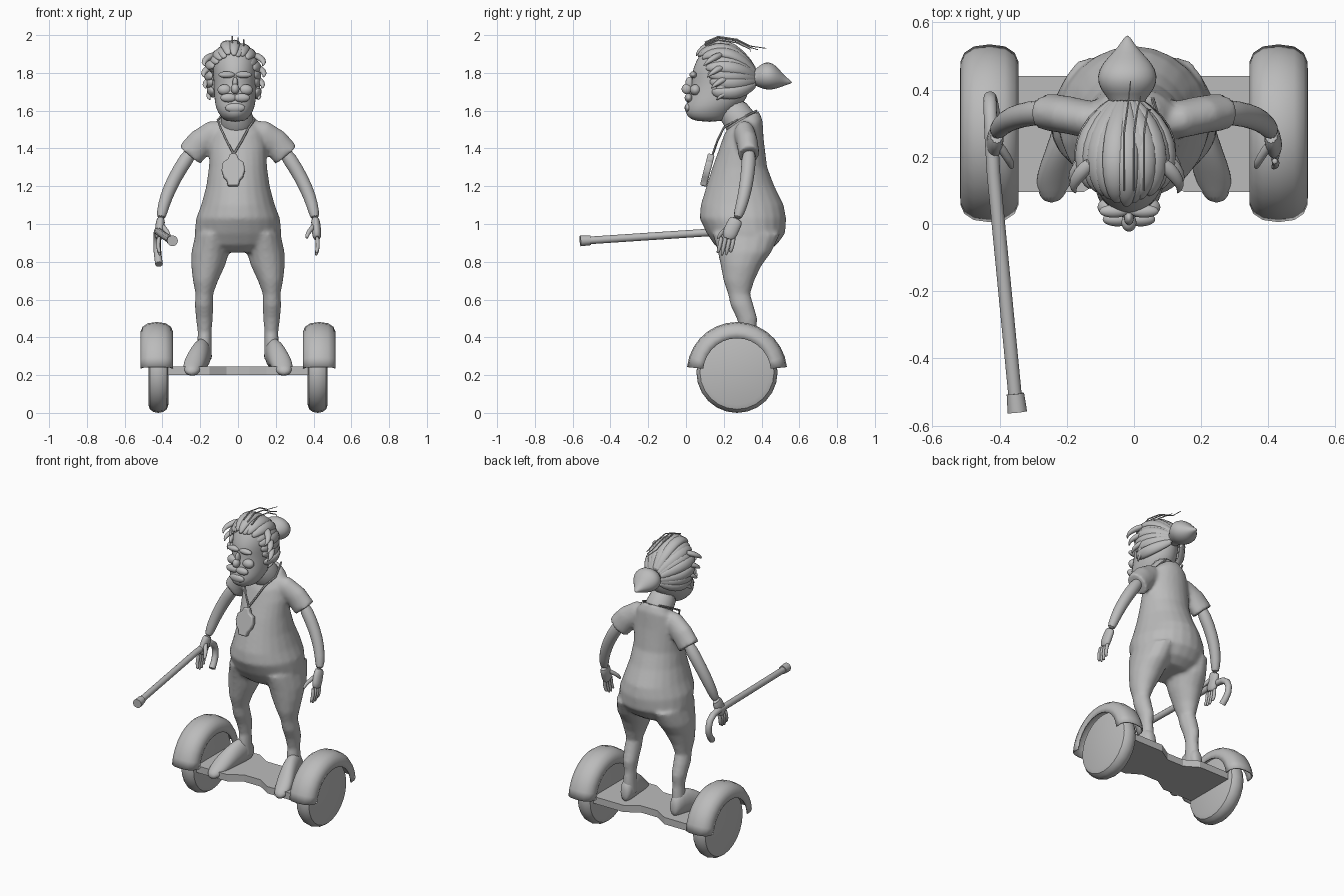
import bpy, bmesh, math, random
from mathutils import Vector as V, Matrix

if "Cube" in bpy.data.objects:
    bpy.data.objects.remove(bpy.data.objects["Cube"])

random.seed(4)
grey = bpy.data.materials.new("clay_grey")
grey.diffuse_color = (0.5, 0.5, 0.5, 1)
grey.use_nodes = True
grey.node_tree.nodes["Principled BSDF"].inputs["Base Color"].default_value = grey.diffuse_color
X, Y, Z = V((1, 0, 0)), V((0, 1, 0)), V((0, 0, 1))


def finish(name, bm, subsurf=0, angle=50):
    bmesh.ops.recalc_face_normals(bm, faces=bm.faces)
    me = bpy.data.meshes.new(name)
    bm.to_mesh(me)
    bm.free()
    me.materials.append(grey)
    ob = bpy.data.objects.new(name, me)
    bpy.context.collection.objects.link(ob)
    bpy.ops.object.select_all(action='DESELECT')
    ob.select_set(True)
    bpy.context.view_layer.objects.active = ob
    bpy.ops.object.shade_smooth_by_angle(angle=math.radians(angle))
    if subsurf:
        m = ob.modifiers.new("Subdivision", 'SUBSURF')
        m.levels = m.render_levels = subsurf
    return ob


def loft(bm, rings, n=16):
    """Skin elliptical rings given as (centre, half axis u, half axis v)."""
    loops = [[bm.verts.new(c + u * math.cos(2 * math.pi * i / n) + v * math.sin(2 * math.pi * i / n))
              for i in range(n)] for c, u, v in rings]
    for a, b in zip(loops, loops[1:]):
        for i in range(n):
            bm.faces.new((a[i], a[(i + 1) % n], b[(i + 1) % n], b[i]))
    bm.faces.new(loops[0])
    bm.faces.new(loops[-1])


def stack(bm, rows, n=16):
    """Horizontal rings: (x, z, y front, y back, half width, tilt)."""
    loft(bm, [(V((x, (a + b) / 2, z)), X * w, V((0, 1, t)) * (b - a) / 2)
              for x, z, a, b, w, t in rows], n)


def tube(bm, pts, n=10, flat=1.0, ref=Y, side=1):
    """Sweep along (x, y, z, radius); flat scales the radius along ref."""
    ps = [V((p[0] * side, p[1], p[2])) for p in pts]
    rings = []
    for i, p in enumerate(ps):
        t = (ps[min(i + 1, len(ps) - 1)] - ps[max(i - 1, 0)]).normalized()
        v = (ref - t * ref.dot(t)).normalized()
        rings.append((p, t.cross(v) * pts[i][3], v * pts[i][3] * flat))
    loft(bm, rings, n)


def ball(bm, c, r, rot=0.0):
    m = Matrix.Translation(c) @ Matrix.Rotation(rot, 4, 'X') @ Matrix.Diagonal((*r, 1))
    bmesh.ops.create_uvsphere(bm, u_segments=16, v_segments=10, radius=1, matrix=m)


def lathe(bm, profile, cx, cy, cz, a0, a1, steps):
    """Revolve (x, radius) points around an axle parallel to x."""
    closed = a1 - a0 > 359
    cols = []
    for i in range(steps if closed else steps + 1):
        a = math.radians(a0 + (a1 - a0) * i / steps)
        cols.append([bm.verts.new((cx + x, cy + r * math.cos(a), cz + r * math.sin(a))) for x, r in profile])
    for a, b in zip(cols, cols[1:] + (cols[:1] if closed else [])):
        for j in range(len(profile) - 1):
            bm.faces.new((a[j], a[j + 1], b[j + 1], b[j]))
    if closed:
        bm.faces.new([c[0] for c in cols])
        bm.faces.new([c[-1] for c in cols])


# Torso, sleeves and legs, fused into one smooth body
bm = bmesh.new()
stack(bm, [(0, 1.56, .23, .385, .085, .5), (0, 1.51, .20, .405, .13, .4), (0, 1.42, .175, .412, .15, .2),
           (0, 1.3, .14, .43, .154, 0), (0, 1.2, .108, .468, .168, 0), (0, 1.1, .078, .517, .195, 0),
           (0, 1.03, .072, .53, .222, 0), (0, .95, .11, .525, .23, 0), (0, .89, .15, .48, .215, 0),
           (0, .85, .2, .42, .15, 0)], 24)
for s in (1, -1):
    stack(bm, [(s * x, z, a, b, w, 0) for x, z, a, b, w in (
        (.13, .95, .14, .5, .095), (.147, .85, .168, .452, .1), (.158, .78, .183, .4, .09),
        (.172, .7, .198, .362, .067), (.178, .63, .222, .34, .047), (.18, .57, .235, .358, .049),
        (.178, .5, .268, .378, .045), (.177, .43, .288, .372, .037), (.178, .36, .28, .38, .038),
        (.178, .28, .285, .38, .042))])
    tube(bm, [(.05, .30, 1.49, .06), (.13, .31, 1.475, .074), (.2, .325, 1.43, .074),
              (.255, .333, 1.365, .074)], 16, .76, Y, s)
body = finish("shirt_and_legs", bm)
m = body.modifiers.new("Fuse", 'REMESH')
m.mode, m.voxel_size, m.use_smooth_shade = 'VOXEL', .011, True
m = body.modifiers.new("Relax", 'SMOOTH')
m.factor, m.iterations = .5, 5

# Arms, hands and feet
for s, label in ((1, "left"), (-1, "right")):
    bm = bmesh.new()
    tube(bm, [(.235, .335, 1.4, .042), (.31, .33, 1.29, .038), (.362, .316, 1.19, .037),
              (.395, .295, 1.1, .032), (.41, .268, 1.02, .026)], 12, 1, Y, s)
    tube(bm, [(.408, .272, 1.035, .025), (.413, .25, .99, .025), (.417, .232, .95, .026),
              (.418, .222, .915, .02)], 12, 1.6, Y, s)
    for k in range(4):
        y, tip = .255 - .022 * k, (.85, .832, .83, .845)[k]
        tube(bm, [(.417, y, .94, .012), (.424, y - .008, .895, .012),
                  (.42, y - .016, .86, .011), (.412, y - .022, tip, .007)], 8, 1, Y, s)
    tube(bm, [(.408, .245, 1.0, .015), (.385, .21, .97, .014), (.368, .185, .95, .013),
              (.362, .165, .92, .008)], 8, 1, Y, s)
    finish(label + "_arm", bm, 1, 80)
    bm = bmesh.new()
    loft(bm, [(V((s * x, y, (a + b) / 2)), X * w, Z * (b - a) / 2) for y, x, w, a, b in (
        (.395, .18, .02, .25, .32), (.375, .18, .042, .235, .38), (.3, .19, .048, .23, .405),
        (.22, .21, .054, .225, .37), (.15, .234, .058, .205, .31), (.1, .243, .048, .193, .265),
        (.062, .246, .022, .2, .235))])
    finish(label + "_foot", bm, 1, 80)

# Head with neck, ears and facial features
HX = -.015
bm = bmesh.new()
stack(bm, [(HX, z, a, b, w, 0) for z, a, b, w in (
    (1.54, .05, .2, .05), (1.57, .0, .23, .08), (1.61, -.006, .27, .102), (1.65, .004, .315, .11),
    (1.70, .02, .335, .113), (1.75, .032, .345, .115), (1.80, .028, .35, .118), (1.86, .05, .335, .118),
    (1.92, .085, .3, .1), (1.96, .13, .24, .05))], 20)
tube(bm, [(0, .32, 1.49, .1), (-.005, .285, 1.55, .085), (HX, .22, 1.64, .085)], 16, 1, X)
ball(bm, (HX, .004, 1.715), (.023, .028, .028))
ball(bm, (HX, .018, 1.745), (.015, .022, .035))
for s in (1, -1):
    ball(bm, (HX + s * .035, .014, 1.668), (.045, .022, .024))
    ball(bm, (HX + s * .055, .05, 1.71), (.04, .03, .03))
    ball(bm, (HX + s * .045, .038, 1.79), (.045, .02, .018))
    ball(bm, (HX + s * .118, .19, 1.72), (.014, .03, .045), -.2)
ball(bm, (HX, .01, 1.615), (.055, .018, .025))
finish("head", bm, 1, 80)

# Swept back hair locks gathering at the bun
bm = bmesh.new()
for deg in range(-112, 113, 14):
    a = math.radians(deg + random.uniform(-3, 3))
    k, grow = abs(deg) / 112, random.uniform(.94, 1.05)
    y0 = .05 + .085 * k
    path = []
    for t, r, w in ((0, .56 + .3 * k, .012), (.1, .78 + .16 * k, .028), (.28, .93 + .03 * k, .036),
                    (.5, .94, .037), (.75, .72, .034), (1, .22, .02)):
        path.append((-.025 + .143 * r * grow * math.sin(a), y0 + (.375 - y0) * t,
                     1.775 + .195 * r * grow * math.cos(a) - .012 * t, w))
    # each lock is broad along the scalp and thinner outwards
    tube(bm, path, 8, .62, V((math.sin(a), 0, math.cos(a))))
# side tufts
for s in (1, -1):
    for z, out, y in ((1.87, .165, .13), (1.81, .168, .15), (1.75, .16, .17), (1.69, .14, .2)):
        tube(bm, [(-.022 + s * .1, y + .06, z + .03, .02), (-.022 + s * (out - .025), y + .02, z + .012, .026),
                  (-.022 + s * out, y - .02, z - .015, .014), (-.022 + s * (out - .015), y - .04, z - .035, .003)],
             8, .8, Z)
finish("hair_locks", bm, 1, 80)

# Bun with pointed tail
bm = bmesh.new()
loft(bm, [(V((-.02, y, z)), X * r, Z * r * .82) for y, z, r in (
    (.32, 1.775, .06), (.36, 1.775, .045), (.385, 1.78, .07), (.42, 1.785, .092), (.46, 1.782, .088),
    (.495, 1.77, .06), (.525, 1.757, .028), (.562, 1.75, .006))])
finish("hair_bun", bm, 1, 80)

# Loose strands
bm = bmesh.new()
for x, top, end in ((-.03, 1.992, .425), (0, 1.985, .38), (.03, 1.975, .34)):
    tube(bm, [(x, .1, top - .03, .004), (x, .17, top, .004), (x, .27, top - .015, .004),
              (x + .01, .34, top - .05, .003), (x + .02, end, top - .062, .002)], 6, 1, X)
finish("loose_strands", bm)

# Necklace chain and pendant
bm = bmesh.new()
for s in (1, -1):
    tube(bm, [(-.022, .142, 1.37, .006), (-.02 + s * .04, .166, 1.44, .006), (-.018 + s * .075, .2, 1.51, .006),
              (-.01 + s * .097, .27, 1.55, .006), (-.005 + s * .06, .375, 1.6, .006)], 6, 1, Y)
finish("necklace_chain", bm)
bm = bmesh.new()
outline = [(-.018, .09), (.018, .09), (.028, .06), (.055, .045), (.062, .0), (.052, -.035), (.035, -.055),
           (.028, -.085), (-.028, -.085), (-.035, -.055), (-.052, -.035), (-.062, 0), (-.055, .045), (-.028, .06)]
face = bm.faces.new([bm.verts.new((x, -.018, z)) for x, z in outline])
ext = bmesh.ops.extrude_face_region(bm, geom=[face])
bmesh.ops.translate(bm, vec=(0, .036, 0), verts=[g for g in ext['geom'] if isinstance(g, bmesh.types.BMVert)])
bmesh.ops.transform(bm, matrix=Matrix.Translation((-.025, .112, 1.283)) @ Matrix.Rotation(-.25, 4, 'X'), verts=bm.verts)
pendant = finish("pendant", bm, 0, 40)
m = pendant.modifiers.new("Round", 'BEVEL')
m.width, m.segments, m.limit_method = .008, 2, 'ANGLE'

# Walking cane with hooked handle and end cap
bm = bmesh.new()
tube(bm, [(-.352, -.53, .912, .02), (-.418, .15, .957, .02), (-.425, .27, .963, .02), (-.427, .325, .955, .02),
          (-.428, .36, .93, .02), (-.428, .375, .89, .02), (-.426, .37, .85, .02), (-.422, .35, .815, .02),
          (-.418, .325, .787, .02)], 12, 1, X)
tube(bm, [(-.347, -.56, .911, .029), (-.353, -.505, .914, .026)], 12, 1, X)
finish("cane", bm)

# Board deck with a narrow waist
bm = bmesh.new()
half = [(-.375, .095), (-.15, .095), (-.06, .15), (.06, .15), (.15, .095), (.375, .095)]
pts = half + [(x, .535 - y) for x, y in reversed(half)]
face = bm.faces.new([bm.verts.new((x, y, .2)) for x, y in pts])
ext = bmesh.ops.extrude_face_region(bm, geom=[face])
bmesh.ops.translate(bm, vec=(0, 0, .045), verts=[g for g in ext['geom'] if isinstance(g, bmesh.types.BMVert)])
finish("board_deck", bm, 0, 20)

# Wheels and wraparound fenders
tyre = [(-.053, .172), (-.045, .196), (-.026, .21), (0, .215), (.026, .21), (.045, .196), (.053, .172)]
guard = [(-.083, .18), (-.083, .212), (-.072, .238), (-.045, .256), (0, .262),
         (.045, .256), (.072, .238), (.083, .212), (.083, .18)]
for s, label in ((1, "left"), (-1, "right")):
    bm = bmesh.new()
    lathe(bm, tyre, s * .422, .27, .215, 0, 360, 24)
    finish(label + "_wheel", bm, 0, 35)
    bm = bmesh.new()
    lathe(bm, guard, s * .43, .27, .215, 6, 174, 14)
    fender = finish(label + "_fender", bm, 0, 50)
    m = fender.modifiers.new("Thickness", 'SOLIDIFY')
    m.thickness, m.offset = .008, 0
